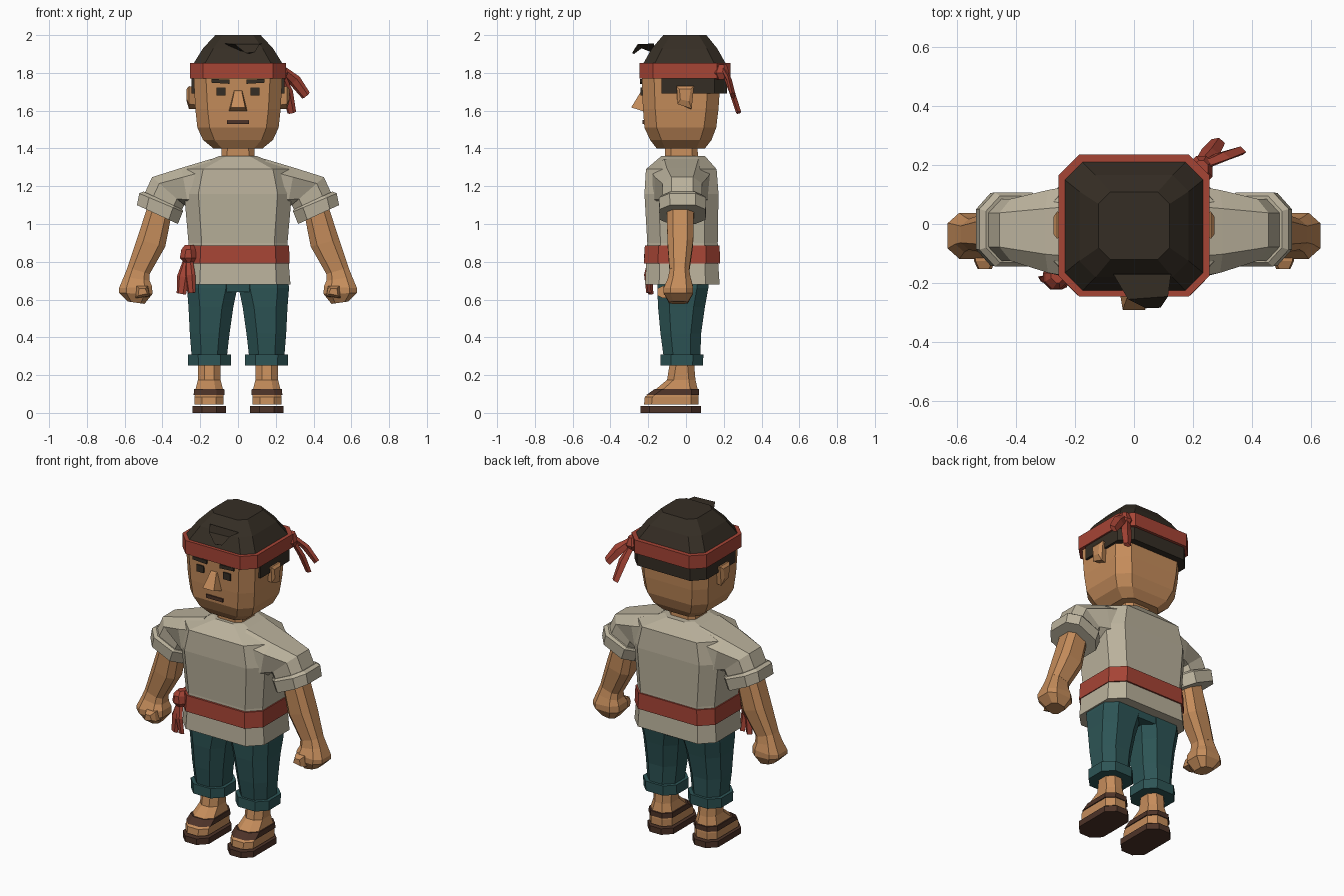
import bpy, bmesh
from mathutils import Vector as V


def mat(name, rgb):
    m = bpy.data.materials.new(name)
    m.diffuse_color = (*rgb, 1)
    return m


SKIN = mat("skin", (0.56, 0.265, 0.105))
SHIRT = mat("linen", (0.49, 0.44, 0.33))
RED = mat("red_cloth", (0.38, 0.058, 0.036))
TEAL = mat("teal_cloth", (0.026, 0.09, 0.092))
HAIR = mat("dark_hair", (0.036, 0.027, 0.018))
BROWN = mat("brown_leather", (0.075, 0.033, 0.021))


def loft(name, rings, m, mirror=False):
    """Skin a list of equal-length point rings, with capped ends."""
    bm = bmesh.new()
    vs = [[bm.verts.new(p) for p in r] for r in rings]
    n = len(vs[0])
    for a, b in zip(vs, vs[1:]):
        for i in range(n):
            j = (i + 1) % n
            bm.faces.new((a[i], a[j], b[j], b[i]))
    bm.faces.new(vs[0])
    bm.faces.new(vs[-1])
    bmesh.ops.recalc_face_normals(bm, faces=bm.faces)
    me = bpy.data.meshes.new(name)
    bm.to_mesh(me)
    bm.free()
    me.materials.append(m)
    ob = bpy.data.objects.new(name, me)
    bpy.context.collection.objects.link(ob)
    if mirror:
        ob.modifiers.new("Mirror", 'MIRROR').use_mirror_merge = False
    return ob


def level(z, x0, x1, y0, y1, c):
    """Horizontal rectangle with cut corners."""
    return [V((x, y, z)) for x, y in (
        (x1, y0 + c), (x1, y1 - c), (x1 - c, y1), (x0 + c, y1),
        (x0, y1 - c), (x0, y0 + c), (x0 + c, y0), (x1 - c, y0))]


def sym(z, hx, y0, y1, c):
    return level(z, -hx, hx, y0, y1, c)


def tilted(ox, oz, ix, iz, cy, hy, k=0.45):
    """Limb section running from an outer to an inner point, hy deep each way."""
    c, u, v = V(((ox + ix) / 2, cy, (oz + iz) / 2)), V(((ox - ix) / 2, 0, (oz - iz) / 2)), V((0, hy, 0))
    q = 1 - k
    return [c + u * a + v * b for a, b in (
        (1, -q), (1, q), (q, 1), (-q, 1), (-1, q), (-1, -q), (-q, -1), (q, -1))]


def block(name, x0, x1, y0, y1, z0, z1, m, mirror=False):
    return loft(name, [[(x0, y0, z), (x1, y0, z), (x1, y1, z), (x0, y1, z)] for z in (z0, z1)], m, mirror)


def tail(name, pts, widths, m, thick=0.013):
    """Flat cloth strip following a path."""
    rings = []
    d = (V(pts[-1]) - V(pts[0])).normalized()
    side = d.cross(V((0.3, 1, 0))).normalized()
    up = d.cross(side).normalized() * thick
    for p, w in zip(pts, widths):
        p, s = V(p), side * w
        rings.append([p + s, p + s * 0.5 + up, p - s * 0.5 + up, p - s, p - up])
    return loft(name, rings, m)


# Head, neck and ears
loft("head", [sym(1.40, .13, -.155, .10, .045), sym(1.445, .185, -.19, .135, .06),
              sym(1.51, .215, -.22, .16, .065), sym(1.61, .226, -.228, .172, .065),
              sym(1.80, .236, -.235, .185, .065)], SKIN)
loft("neck", [sym(1.33, .09, -.11, .065, .03), sym(1.42, .085, -.11, .06, .03)], SKIN)
loft("ear", [[(x, y, z) for y, z in p] for x, p in (
    (.22, ((-.03, 1.63), (.02, 1.61), (.035, 1.72), (-.03, 1.72))),
    (.26, ((-.045, 1.635), (.03, 1.61), (.042, 1.73), (-.05, 1.73))),
    (.272, ((-.03, 1.66), (.015, 1.65), (.025, 1.715), (-.035, 1.715))))], SKIN, True)

# Face
loft("nose", [[(-.022, -.225, 1.71), (.022, -.225, 1.71), (.02, -.24, 1.70), (-.02, -.24, 1.70)],
              [(-.05, -.22, 1.595), (.05, -.22, 1.595), (.038, -.29, 1.617), (-.038, -.29, 1.617)]], SKIN)
block("eye", .067, .115, -.24, -.22, 1.68, 1.722, HAIR, True)
loft("eyebrow", [[(x, y, z) for y, z in ((-.243, a), (-.22, a), (-.22, b), (-.243, b))]
                 for x, a, b in ((.045, 1.742, 1.764), (.14, 1.748, 1.768))], HAIR, True)
block("mouth", -.057, .057, -.231, -.20, 1.53, 1.551, BROWN)

# Hair: cap, side and back band, forelock
loft("hair_cap", [sym(1.80, .238, -.23, .212, .06), sym(1.85, .235, -.226, .21, .06),
                  sym(1.93, .185, -.18, .165, .055), sym(2.0, .12, -.12, .108, .04)], HAIR)
loft("hair_back", [[(s * x, y, z) for s, x, y in (
    (1, .245, -.13), (1, .245, .15), (1, .18, .218), (-1, .18, .218), (-1, .245, .15), (-1, .245, -.13))]
    for z in (1.69, 1.80)], HAIR)
loft("forelock", [[(-.07, -.17, 1.955), (.125, -.17, 1.955), (.03, -.16, 1.90)],
                  [(-.02, -.255, 1.953), (.115, -.245, 1.953), (.05, -.235, 1.93)],
                  [(.04, -.285, 1.905), (.09, -.283, 1.91), (.06, -.275, 1.90)]], HAIR)

# Headband with knot and two tails
loft("headband", [sym(1.77, .255, -.245, .235, .07), sym(1.852, .255, -.245, .235, .07)], RED)
loft("headband_knot", [level(1.765, .205, .25, .16, .215, .015), level(1.80, .19, .265, .14, .23, .02),
                       level(1.845, .205, .25, .16, .215, .015)], RED)
tail("headband_tail_long", [(.235, .20, 1.82), (.30, .23, 1.76), (.36, .25, 1.68)], (.02, .034, .026), RED)
tail("headband_tail_short", [(.22, .20, 1.81), (.26, .245, 1.70), (.285, .28, 1.59)], (.02, .032, .024), RED)

# Shirt body, sleeves and rolled cuffs
loft("shirt", [sym(.68, .278, -.217, .178, .075), sym(.80, .268, -.21, .17, .07),
               sym(.90, .262, -.205, .168, .07), sym(1.16, .285, -.22, .172, .075),
               sym(1.29, .27, -.212, .162, .085), sym(1.36, .10, -.13, .10, .04)], SHIRT)
loft("sleeve", [tilted(.14, 1.345, .20, 1.08, -.025, .165), tilted(.30, 1.297, .26, 1.08, -.025, .14),
                tilted(.455, 1.248, .285, 1.10, -.02, .105), tilted(.50, 1.15, .305, 1.06, -.02, .105)], SHIRT, True)
loft("sleeve_cuff", [tilted(.50, 1.172, .292, 1.075, -.018, .113),
                     tilted(.523, 1.162, .292, 1.065, -.018, .125),
                     tilted(.535, 1.10, .318, 1.0, -.018, .122)], SHIRT, True)

# Sash with knot and tails
loft("sash", [sym(.79, .274, -.222, .18, .073), sym(.887, .27, -.218, .178, .073)], RED)
loft("sash_knot", [level(.795, -.285, -.235, -.205, -.15, .018), level(.82, -.308, -.22, -.222, -.14, .025),
                   level(.865, -.30, -.225, -.22, -.14, .025), level(.89, -.28, -.235, -.20, -.15, .018)], RED)
tail("sash_tail_outer", [(-.265, -.18, .82), (-.29, -.19, .72), (-.30, -.185, .63)], (.022, .034, .026), RED)
tail("sash_tail_inner", [(-.26, -.185, .82), (-.255, -.205, .73), (-.245, -.195, .635)], (.02, .03, .022), RED)

# Arms, fists and thumbs
loft("arm", [tilted(.47, 1.12, .35, 1.06, -.03, .072), tilted(.535, .92, .385, .88, -.03, .068),
             tilted(.585, .77, .468, .735, -.035, .052)], SKIN, True)
loft("fist", [tilted(.583, .775, .468, .74, -.035, .05), tilted(.605, .72, .468, .70, -.035, .06),
              tilted(.63, .66, .455, .67, -.04, .078), tilted(.63, .635, .453, .63, -.04, .078),
              tilted(.585, .59, .495, .577, -.04, .05)], SKIN, True)
loft("thumb", [[(.465 + d, y, .615 + d), (.545 - d, y, .605 + d), (.54 - d, y, .675 - d), (.475 + d, y, .675 - d)]
               for y, d in ((-.07, 0), (-.125, .004), (-.152, .016))], SKIN, True)

# Trousers: hips, legs and rolled hems
loft("hips", [sym(.64, .20, -.145, .11, .05), sym(.76, .24, -.16, .13, .06)], TEAL)
loft("trouser_leg", [level(.27, .062, .243, -.115, .075, .05), level(.42, .045, .255, -.135, .08, .055),
                     level(.56, .025, .262, -.148, .10, .06), level(.66, .004, .27, -.152, .118, .06),
                     level(.74, .0, .262, -.15, .125, .06)], TEAL, True)
loft("trouser_hem", [level(.25, .038, .264, -.134, .09, .055), level(.31, .038, .266, -.134, .092, .055)], TEAL, True)

# Feet, straps and soles
loft("foot", [level(.045, .076, .23, -.222, .066, .04), level(.085, .076, .23, -.218, .066, .04),
              level(.125, .08, .225, -.16, .062, .04), level(.175, .092, .212, -.10, .05, .035),
              level(.27, .092, .212, -.085, .042, .035)], SKIN, True)
loft("sandal_strap", [level(.096, .071, .235, -.208, .07, .042), level(.126, .073, .232, -.166, .07, .042)],
     BROWN, True)
loft("sandal_sole", [level(0, .064, .24, -.242, .08, .05), level(.037, .064, .24, -.242, .08, .05)], BROWN, True)
